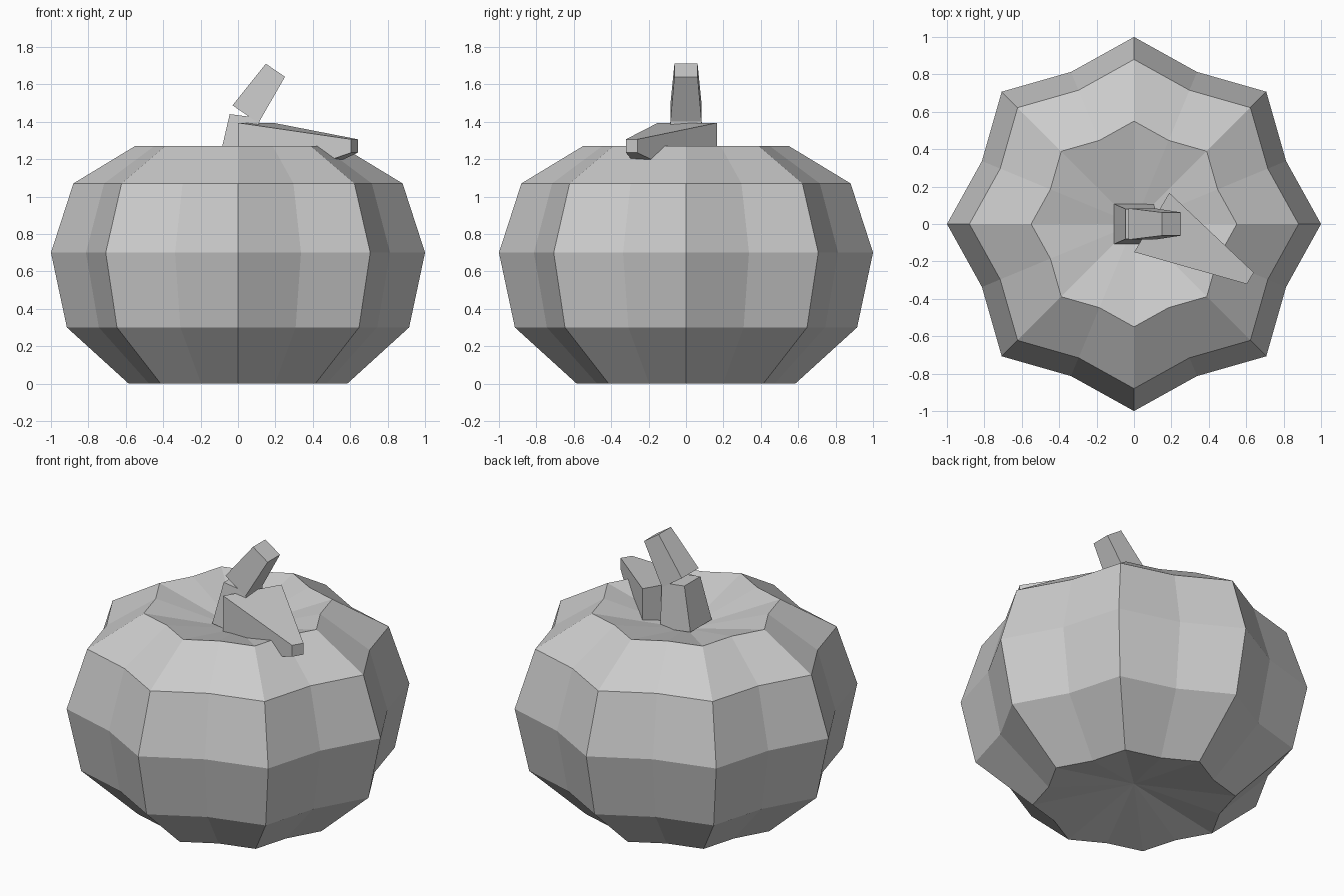
import bpy, math
from mathutils import Vector

if "Cube" in bpy.data.objects:
    bpy.data.objects.remove(bpy.data.objects["Cube"])

grey = bpy.data.materials.new("plain_grey")
grey.diffuse_color = (0.6, 0.6, 0.6, 1)
grey.use_nodes = True
grey.node_tree.nodes["Principled BSDF"].inputs["Base Color"].default_value = grey.diffuse_color


def make(name, verts, faces):
    me = bpy.data.meshes.new(name)
    me.from_pydata(verts, [], faces)
    me.materials.append(grey)
    ob = bpy.data.objects.new(name, me)
    bpy.context.collection.objects.link(ob)
    return ob


def skin(rings):
    """Quads between successive rings of equal length."""
    n = len(rings[0])
    return [(k * n + i, k * n + (i + 1) % n, (k + 1) * n + (i + 1) % n, (k + 1) * n + i)
            for k in range(len(rings) - 1) for i in range(n)]


def frustum(name, a, b, ha, hb, side, up):
    """Square tapered block from centre a to centre b."""
    side, up = Vector(side).normalized(), Vector(up).normalized()
    rings = [[Vector(c) + side * (h * s) + up * (h * t)
              for s, t in ((-1, -1), (1, -1), (1, 1), (-1, 1))]
             for c, h in ((a, ha), (b, hb))]
    return make(name, rings[0] + rings[1], skin(rings) + [(3, 2, 1, 0), (4, 5, 6, 7)])


# Ribbed body: 8 ridges and 8 valleys, with dished top and bottom
N = 16
profile = [(0.585, 0), (0.915, 0.3), (1, 0.7), (0.88, 1.07), (0.55, 1.27)]
rings = []
for r, z in profile:
    ring = []
    for i in range(N):
        a = 2 * math.pi * i / N
        k = r * (0.88 if i % 2 else 1)
        ring.append((k * math.cos(a), k * math.sin(a), z))
    rings.append(ring)
verts = [v for ring in rings for v in ring] + [(0, 0, 0.11), (0, 0, 1.13)]
lo, hi, top = len(verts) - 2, len(verts) - 1, N * (len(rings) - 1)
faces = skin(rings)
for i in range(N):
    j = (i + 1) % N
    faces += [(lo, j, i), (hi, top + i, top + j)]
make("pumpkin_body", verts, faces)

# Two-piece bent stem
frustum("stem_lower", (0, 0, 1.16), (0.035, 0, 1.43), 0.107, 0.08, (0.99, 0, -0.13), (0, 1, 0))
frustum("stem_upper", (0.04, 0, 1.44), (0.20, 0, 1.675), 0.084, 0.062, (0.826, 0, -0.563), (0, 1, 0))

# Side shoot: wide at the stem, narrow at the tip, partly sunk in the body
frustum("side_shoot", (0.095, 0.008, 1.21), (0.622, -0.29, 1.27), 0.184, 0.036,
        (-0.51, -0.86, 0), (0, 0, 1))

# Consistent outward normals
import bmesh
for ob in bpy.context.collection.objects:
    bm = bmesh.new()
    bm.from_mesh(ob.data)
    bmesh.ops.recalc_face_normals(bm, faces=bm.faces)
    bm.to_mesh(ob.data)
    bm.free()
